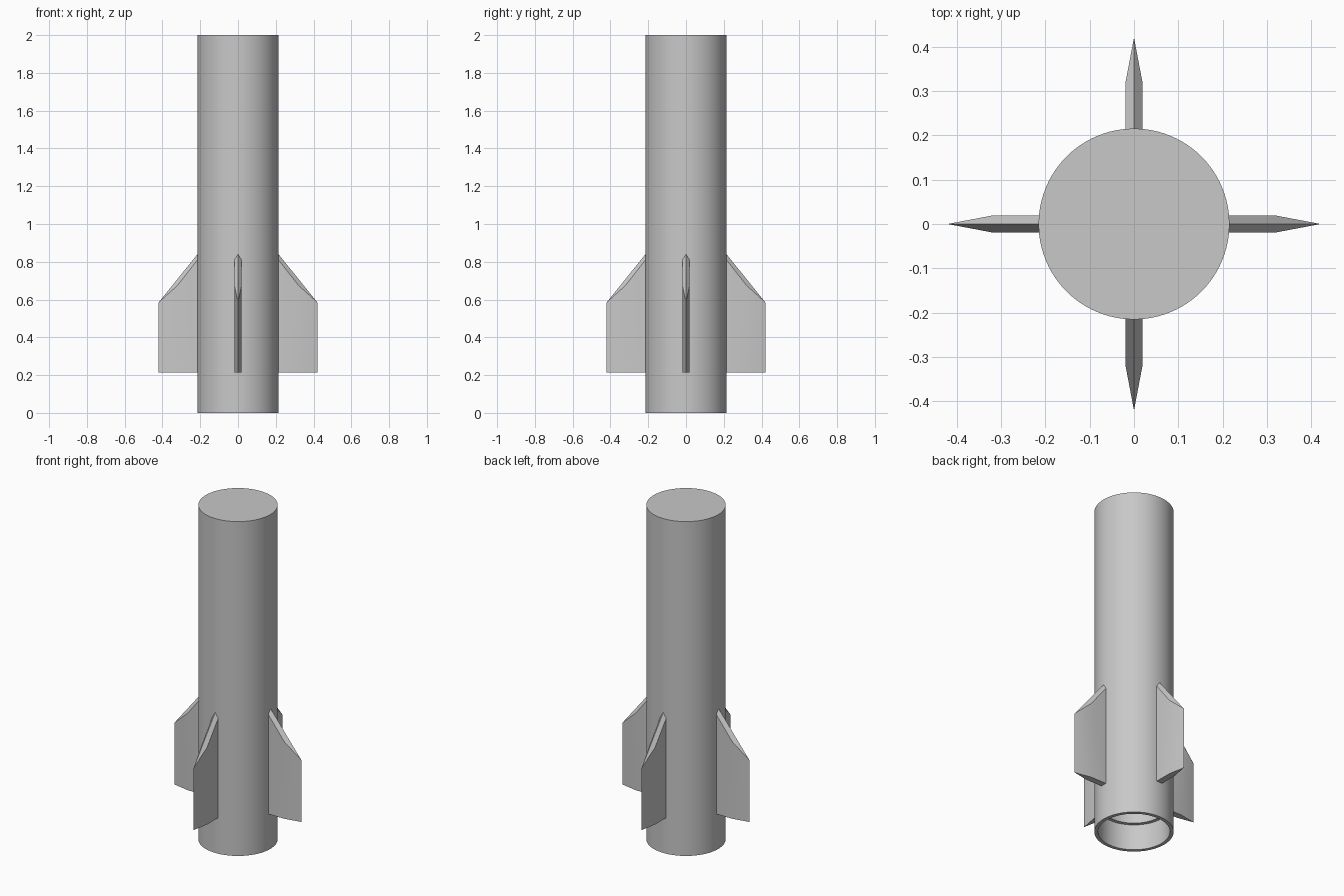
import bpy
import bmesh
import math
from mathutils import Matrix

cube = bpy.data.objects.get("Cube")
if cube:
    bpy.data.objects.remove(cube, do_unlink=True)

grey = bpy.data.materials.new("light_grey")
grey.use_nodes = True
grey.diffuse_color = (0.58, 0.58, 0.58, 1)
grey.node_tree.nodes["Principled BSDF"].inputs["Base Color"].default_value = grey.diffuse_color


def add_object(name, bm):
    bmesh.ops.recalc_face_normals(bm, faces=bm.faces)
    mesh = bpy.data.meshes.new(name)
    bm.to_mesh(mesh)
    bm.free()
    mesh.materials.append(grey)
    obj = bpy.data.objects.new(name, mesh)
    bpy.context.collection.objects.link(obj)
    bpy.ops.object.select_all(action="DESELECT")
    obj.select_set(True)
    bpy.context.view_layer.objects.active = obj
    bpy.ops.object.shade_smooth_by_angle(angle=math.radians(30))
    return obj


def lathe(name, profile, sides=96):
    """Stack circular rings along a closed-ended profile of (radius, z)."""
    bm = bmesh.new()
    rings = []
    for radius, z in profile:
        rings.append([bm.verts.new((radius * math.cos(a), radius * math.sin(a), z))
                      for a in (math.tau * i / sides for i in range(sides))])
    for low, high in zip(rings, rings[1:]):
        for i in range(sides):
            j = (i + 1) % sides
            bm.faces.new((low[i], low[j], high[j], high[i]))
    bm.faces.new(rings[0])
    bm.faces.new(rings[-1])
    return add_object(name, bm)


def fin(name, angle):
    """Diamond-edged fin: flat cheeks, sharp leading and outer edges."""
    half, bottom = 0.019, 0.215
    root, shoulder, tip = 0.205, 0.32, 0.42
    bm = bmesh.new()
    tip_low = bm.verts.new((tip, 0, bottom))
    tip_high = bm.verts.new((tip, 0, 0.585))
    ridge = bm.verts.new((root, 0, 0.852))
    cheeks = []
    for y in (half, -half):
        a, b, e, d = [bm.verts.new((x, y, z)) for x, z in
                      ((root, bottom), (shoulder, bottom), (shoulder, 0.675), (root, 0.822))]
        bm.faces.new((a, b, e, d))
        bm.faces.new((b, tip_low, tip_high, e))
        bm.faces.new((d, e, tip_high, ridge))
        cheeks.append((a, b, d))
    (a1, b1, d1), (a2, b2, d2) = cheeks
    bm.faces.new((a1, b1, tip_low, b2, a2))
    bm.faces.new((a1, d1, ridge, d2, a2))
    bm.transform(Matrix.Rotation(angle, 4, "Z"))
    return add_object(name, bm)


# Body tube: closed top, open stepped socket at the base
lathe("body_tube", [(0.215, 2.0), (0.215, 0.0), (0.195, 0.0),
                    (0.195, 0.155), (0.175, 0.155), (0.175, 1.98)])

# Four fins around the tube
for i, side in enumerate(("left", "back", "right", "front")):
    fin(side + "_fin", i * math.pi / 2)
